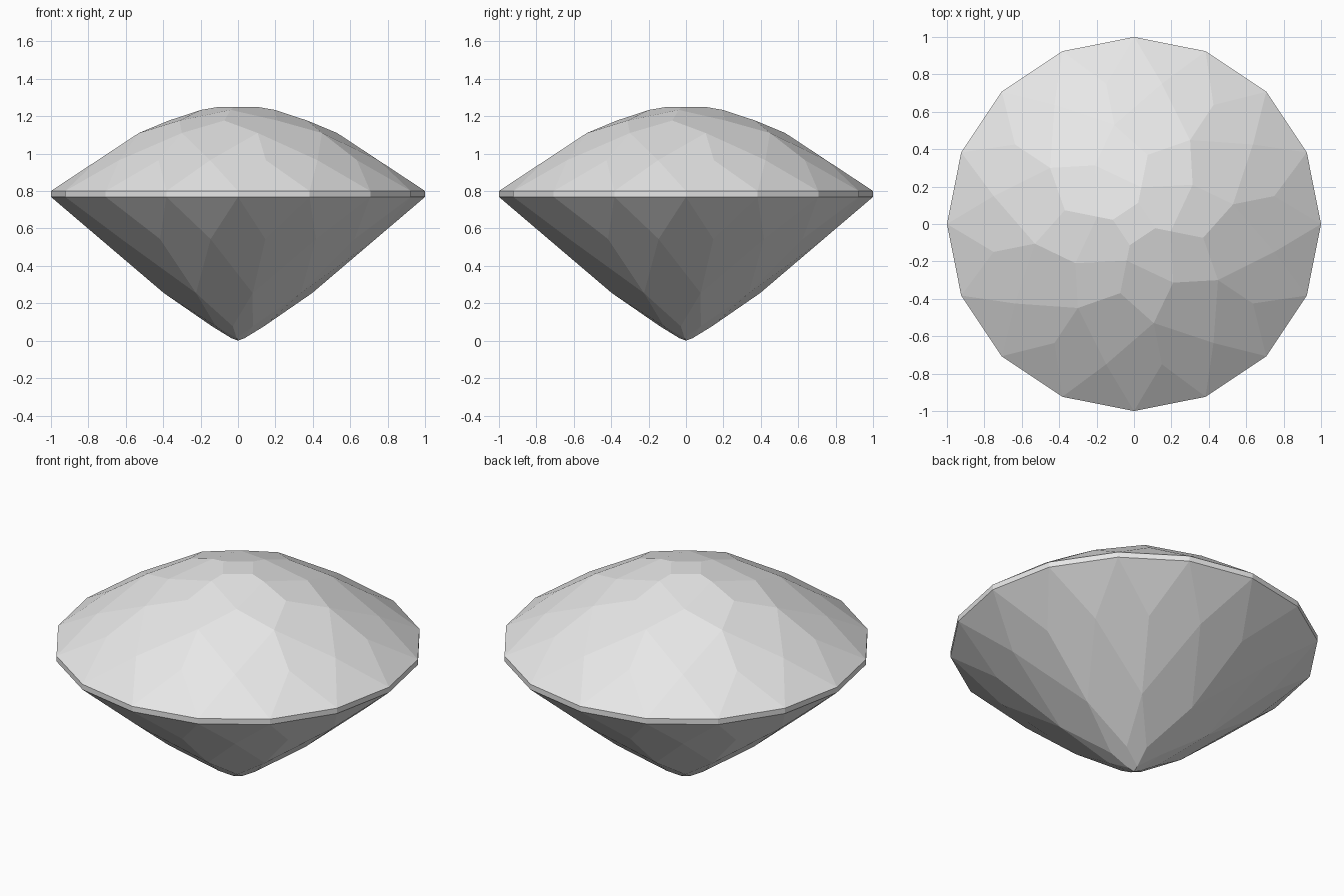
import bpy, bmesh
from math import cos, sin, radians

cube = bpy.data.objects.get("Cube")
if cube:
    bpy.data.objects.remove(cube, do_unlink=True)

STEP = 22.5          # angle between girdle corners
HALF = STEP / 2


def facet_height(p, q, spread, dist):
    """Height at dist along a facet through p and through q, which sits spread degrees aside."""
    qx = q[0] * cos(radians(spread))
    return p[1] + (q[1] - p[1]) * (dist - p[0]) / (qx - p[0])


def ring(bm, point, count, start):
    r, z = point
    for i in range(count):
        a = radians(start + 360 * i / count)
        bm.verts.new((r * cos(a), r * sin(a), z))


def cut_half(bm, girdle_z, main, r_break, r_star, r_inner, r_tip):
    """Corner rings of one half of the stone, from the girdle to its tip."""
    girdle = (1.0, girdle_z)

    def at(p, q, spread, r, turn):
        return (r, facet_height(p, q, spread, r * cos(radians(turn))))

    brk = at(girdle, main, HALF, r_break, HALF)
    star = at(brk, main, STEP, r_star, 0)
    inner = at(main, star, STEP, r_inner, STEP)
    tip = at(star, inner, 2 * STEP, r_tip, 2 * STEP)

    ring(bm, girdle, 16, 0)
    ring(bm, brk, 16, HALF)
    ring(bm, main, 8, HALF)
    ring(bm, star, 8, HALF + STEP)
    ring(bm, inner, 4, -HALF)
    ring(bm, tip, 4, -HALF)


bm = bmesh.new()
# Crown above the girdle, pavilion below it
cut_half(bm, 0.80, (0.54, 1.11), 0.765, 0.377, 0.20, 0.115)
cut_half(bm, 0.768, (0.404, 0.254), 0.75, 0.142, 0.037, 0.0)

# Wrap the corners and merge the flat facets
bmesh.ops.remove_doubles(bm, verts=bm.verts[:], dist=0.0005)
bmesh.ops.convex_hull(bm, input=bm.verts[:])
loose = [v for v in bm.verts if not v.link_faces]
bmesh.ops.delete(bm, geom=loose, context='VERTS')
bmesh.ops.dissolve_limit(bm, angle_limit=radians(0.6), verts=bm.verts[:], edges=bm.edges[:])
bmesh.ops.recalc_face_normals(bm, faces=bm.faces[:])

# Stand the stone on the ground
low = min(v.co.z for v in bm.verts)
bmesh.ops.translate(bm, verts=bm.verts[:], vec=(0, 0, -low))

mesh = bpy.data.meshes.new("cut_gemstone")
bm.to_mesh(mesh)
bm.free()
gem = bpy.data.objects.new("cut_gemstone", mesh)
bpy.context.collection.objects.link(gem)

# Pale grey stone
stone = bpy.data.materials.new("pale_grey")
stone.use_nodes = True
colour = (0.8, 0.8, 0.8, 1.0)
stone.diffuse_color = colour
stone.node_tree.nodes["Principled BSDF"].inputs["Base Color"].default_value = colour
mesh.materials.append(stone)
